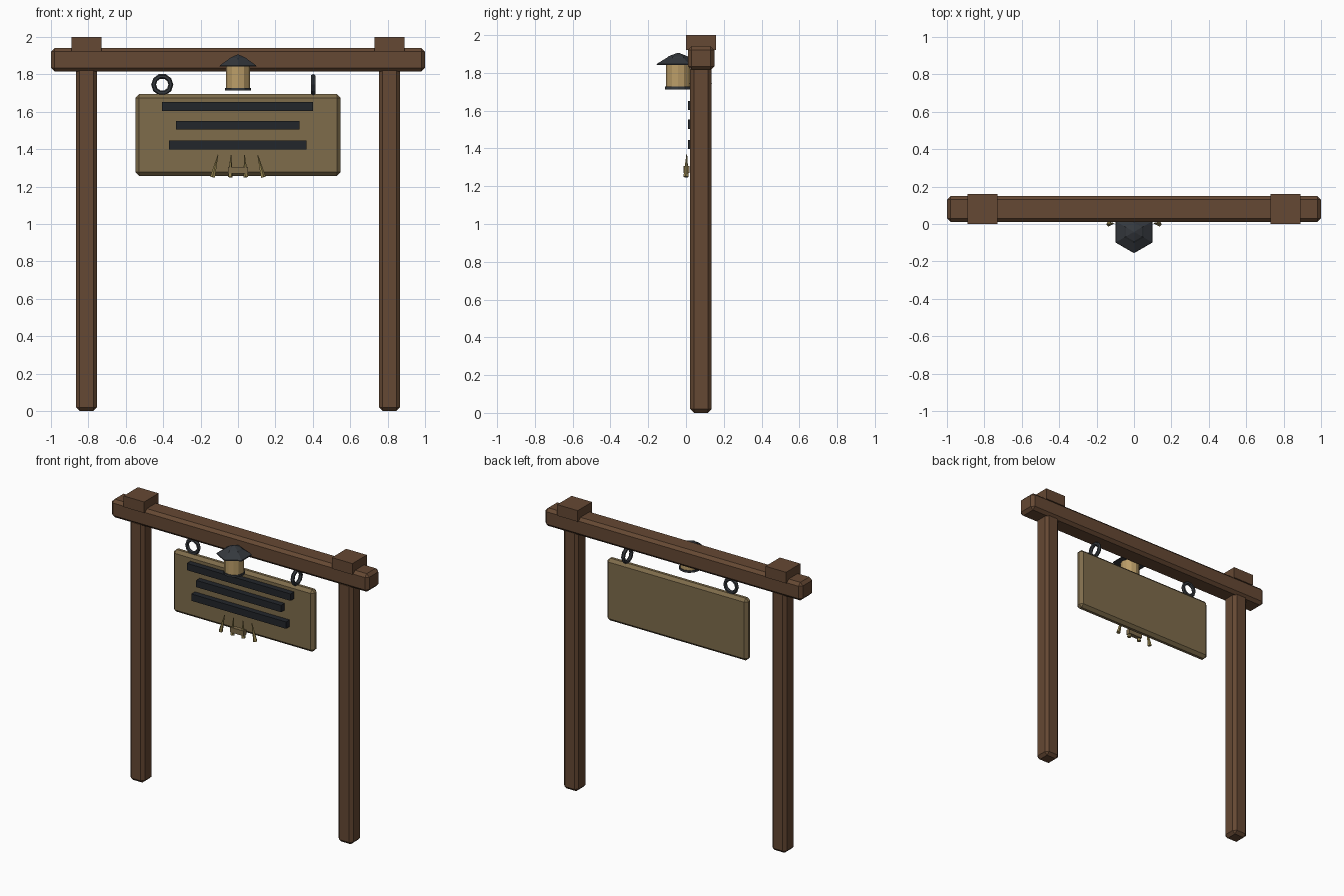
import bpy, bmesh, math
from mathutils import Vector

if "Cube" in bpy.data.objects:
    bpy.data.objects.remove(bpy.data.objects["Cube"])


def material(name, rgb):
    m = bpy.data.materials.new(name)
    m.diffuse_color = (*rgb, 1)
    m.use_nodes = True
    m.node_tree.nodes["Principled BSDF"].inputs["Base Color"].default_value = m.diffuse_color
    return m


WOOD = material("dark_wood", (0.13, 0.065, 0.033))
PANEL = material("pale_wood", (0.21, 0.15, 0.07))
INK = material("dark_slat", (0.016, 0.019, 0.024))
IRON = material("iron", (0.035, 0.04, 0.047))
GLOW = material("lamp_body", (0.5, 0.34, 0.14))
STRAW = material("straw", (0.30, 0.23, 0.08))


def finish(bm, name, mat):
    bmesh.ops.recalc_face_normals(bm, faces=bm.faces)
    me = bpy.data.meshes.new(name)
    bm.to_mesh(me)
    bm.free()
    me.materials.append(mat)
    ob = bpy.data.objects.new(name, me)
    bpy.context.collection.objects.link(ob)
    return ob


def box(name, x, y, z, mat, chamfer=0):
    """Box from (min, max) ranges with optional flat chamfer."""
    bm = bmesh.new()
    bmesh.ops.create_cube(bm, size=1)
    for v in bm.verts:
        v.co = Vector([(a + b) / 2 + c * (b - a) for (a, b), c in zip((x, y, z), v.co)])
    if chamfer:
        bmesh.ops.bevel(bm, geom=bm.edges[:], offset=chamfer, segments=1, affect='EDGES')
    return finish(bm, name, mat)


def lathe(name, profile, sides, centre, mat):
    """Closed solid from (radius, z) rings, one corner facing the front."""
    bm = bmesh.new()
    rings = [[bm.verts.new((centre[0] + r * math.sin(2 * math.pi * i / sides),
                            centre[1] - r * math.cos(2 * math.pi * i / sides), z))
              for i in range(sides)] for r, z in profile]
    for a, b in zip(rings, rings[1:]):
        for i in range(sides):
            j = (i + 1) % sides
            bm.faces.new((a[i], a[j], b[j], b[i]))
    bm.faces.new(rings[0])
    bm.faces.new(rings[-1])
    return finish(bm, name, mat)


def spike(name, base, tip, r, mat):
    """Four-sided taper from base to tip."""
    base, tip = Vector(base), Vector(tip)
    d = tip - base
    bm = bmesh.new()
    bmesh.ops.create_cone(bm, cap_ends=True, segments=5, radius1=r, radius2=0.002, depth=d.length)
    ob = finish(bm, name, mat)
    ob.location = (base + tip) / 2
    ob.rotation_euler = d.to_track_quat('Z', 'Y').to_euler()
    return ob


# frame: posts, crossbeam and caps
box("crossbeam", (-1, 1), (0.01, 0.15), (1.815, 1.942), WOOD, 0.02)
for side, s in (("left", -1), ("right", 1)):
    c = 0.81 * s
    box(side + "_post", (c - 0.057, c + 0.057), (0.022, 0.136), (0, 1.84), WOOD, 0.02)
    box(side + "_cap", (c - 0.08, c + 0.08), (0, 0.16), (1.922, 2.0), WOOD)

# hanging board with three raised slats
box("sign_board", (-0.548, 0.548), (0.05, 0.11), (1.257, 1.694), PANEL, 0.02)
for i, (x0, x1, z) in enumerate([(-0.405, 0.402, 1.628), (-0.332, 0.328, 1.528), (-0.37, 0.367, 1.422)]):
    box(f"slat_{i + 1}", (x0, x1), (0.01, 0.052), (z - 0.024, z + 0.024), INK)

# hanging rings, one turned a quarter
for name, x, turn in (("left_ring", -0.405, 0), ("right_ring", 0.402, math.pi / 2)):
    bpy.ops.mesh.primitive_torus_add(major_segments=10, minor_segments=6, major_radius=0.046,
                                     minor_radius=0.013, location=(x, 0.078, 1.745),
                                     rotation=(math.pi / 2, 0, turn))
    ring = bpy.context.object
    ring.name = name
    ring.data.materials.append(IRON)

# lantern on the beam front
C = (0, -0.042)
lathe("lantern_body", [(0.064, 1.725), (0.064, 1.846)], 12, C, GLOW)
lathe("lantern_base", [(0.07, 1.713), (0.07, 1.727)], 12, C, IRON)
lathe("lantern_roof", [(0.114, 1.842), (0.112, 1.848), (0.06, 1.88), (0.05, 1.888), (0.004, 1.906)], 6, C, IRON)

# straw bundle below the slats
box("straw_tie", (-0.053, 0.053), (-0.012, 0.018), (1.27, 1.306), PANEL)
for i, (xb, xt) in enumerate([(-0.135, -0.107), (-0.042, -0.038), (0.042, 0.035), (0.135, 0.105)]):
    spike(f"straw_{i + 1}", (xb, 0, 1.25), (xt, 0.004, 1.37), 0.014, STRAW)
